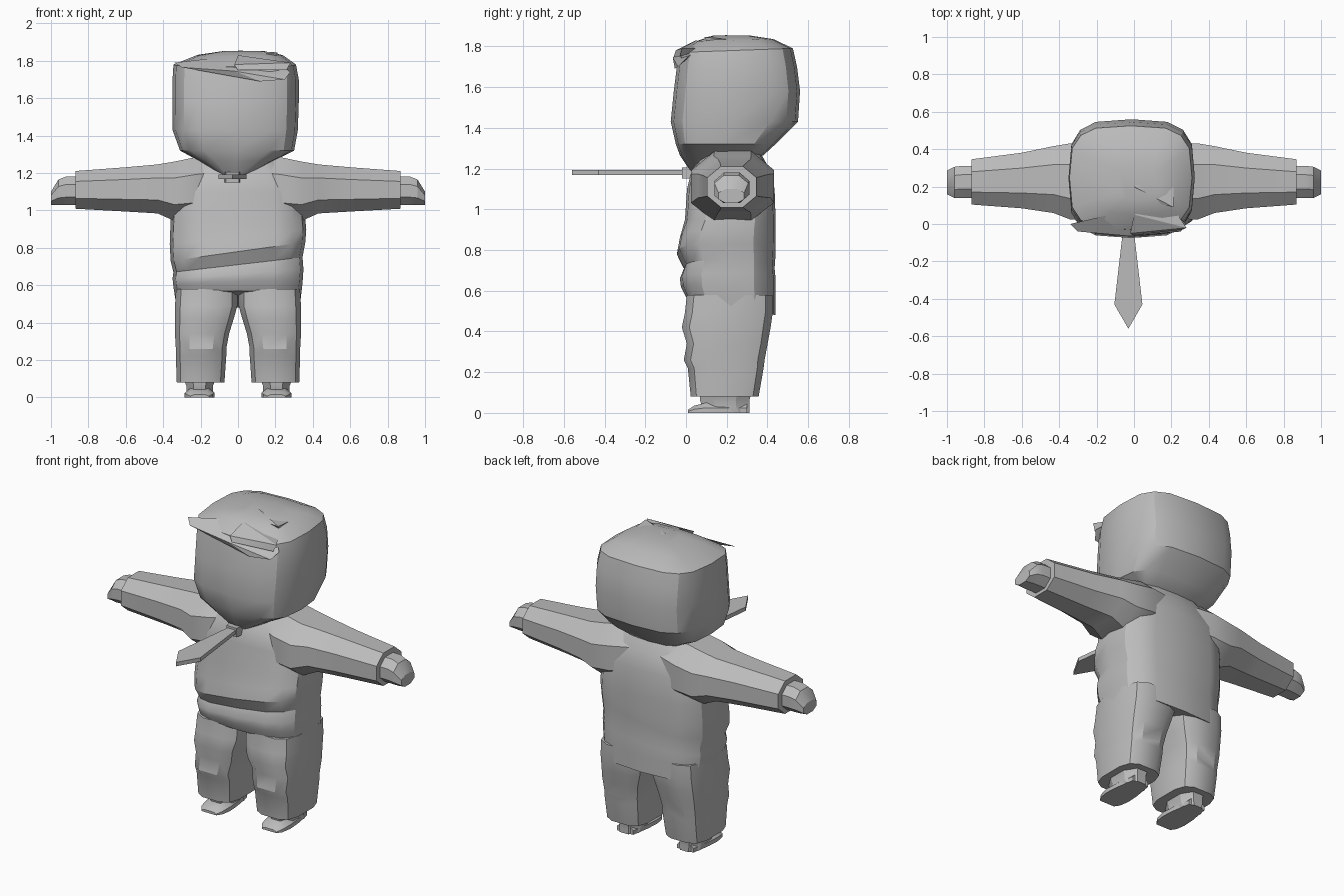
import bpy, bmesh, math

grey = bpy.data.materials.new("plain grey")
grey.diffuse_color = (0.5, 0.5, 0.5, 1)


def finish(name, bm, angle=32, mirror=False):
    bmesh.ops.recalc_face_normals(bm, faces=bm.faces)
    me = bpy.data.meshes.new(name)
    bm.to_mesh(me)
    bm.free()
    me.materials.append(grey)
    ob = bpy.data.objects.new(name, me)
    bpy.context.collection.objects.link(ob)
    if mirror:
        ob.modifiers.new("mirror", 'MIRROR')
    bpy.ops.object.select_all(action='DESELECT')
    bpy.context.view_layer.objects.active = ob
    ob.select_set(True)
    bpy.ops.object.shade_smooth_by_angle(angle=math.radians(angle))
    return ob


def outline(n, p, turn=0.0):
    """Rounded-square unit outline; a higher p is squarer."""
    pts = []
    for i in range(n):
        t = 2 * math.pi * (i + turn) / n
        c, s = math.cos(t), math.sin(t)
        pts.append((math.copysign(abs(c) ** (2 / p), c),
                    math.copysign(abs(s) ** (2 / p), s)))
    return pts


def loft(rings, shape, axis='z', tilts=None, skew=None):
    """Each ring is (position, a0, a1, b0, b1): the limits across the axis."""
    bm = bmesh.new()
    prev = None
    for k, (w, a0, a1, b0, b1) in enumerate(rings):
        ring = []
        for u, v in shape:
            a = (a0 + a1) / 2 + u * (a1 - a0) / 2
            b = (b0 + b1) / 2 + v * (b1 - b0) / 2
            h = w + (tilts[k] * v if tilts else 0) + (skew[k] * u if skew else 0)
            co = {'z': (a, b, h), 'x': (h, a, b), 'y': (a, h, b)}[axis]
            ring.append(bm.verts.new(co))
        if prev:
            n = len(ring)
            for i in range(n):
                j = (i + 1) % n
                bm.faces.new((prev[i], prev[j], ring[j], ring[i]))
        else:
            bm.faces.new(ring)
        prev = ring
    bm.faces.new(prev)
    return bm


def slab(name, pts, z0, z1):
    """Flat plate with an outline in x and y."""
    bm = bmesh.new()
    low = [bm.verts.new((x, y, z0)) for x, y in pts]
    f = bm.faces.new(low)
    up = bmesh.ops.extrude_face_region(bm, geom=[f])
    for v in up['geom']:
        if isinstance(v, bmesh.types.BMVert):
            v.co.z = z1
    return finish(name, bm)


# Head with a narrow chin and a low domed crown of hair
finish("head", loft([
    (1.19, -0.09, 0.05, 0.02, 0.16),
    (1.265, -0.21, 0.19, -0.03, 0.38),
    (1.32, -0.31, 0.30, -0.05, 0.44),
    (1.43, -0.35, 0.32, -0.075, 0.55),
    (1.58, -0.35, 0.325, -0.06, 0.56),
    (1.70, -0.35, 0.325, -0.045, 0.545),
    (1.78, -0.345, 0.31, -0.03, 0.525),
    (1.83, -0.22, 0.24, 0.05, 0.43),
    (1.852, -0.08, 0.14, 0.13, 0.32)], outline(16, 3.4),
    tilts=[0, 0, 0, 0, 0, 0, 0.01, 0.005, 0]), 30)


def lock(name, upper, lower):
    """Wedge of hair joining an upper and a lower strip of points."""
    bm = bmesh.new()
    for co in upper + lower:
        bm.verts.new(co)
    bmesh.ops.convex_hull(bm, input=bm.verts)
    finish(name, bm, 20)


# Swept fringe and raised tufts
lock("fringe", [(-0.34, 0.0, 1.79), (0.0, 0.08, 1.83), (0.2, 0.08, 1.80), (0.28, 0.0, 1.74)],
     [(-0.3, -0.04, 1.765), (-0.02, -0.065, 1.745), (0.12, -0.055, 1.69), (0.25, -0.04, 1.70)])
lock("front_tuft", [(0.0, 0.05, 1.83), (0.2, 0.10, 1.79), (-0.02, -0.05, 1.78)],
     [(0.28, -0.02, 1.79), (0.26, -0.03, 1.75), (0.0, -0.06, 1.75)])
lock("top_tuft", [(0.21, 0.09, 1.845), (0.21, 0.25, 1.83), (0.0, 0.2, 1.855)],
     [(0.2, 0.12, 1.80), (0.1, 0.3, 1.80), (0.0, 0.14, 1.82)])

# Shirt body with soft folds and a hem that dips at the back
finish("shirt", loft([
    (0.525, -0.335, 0.335, 0.0, 0.44),
    (0.60, -0.345, 0.345, -0.025, 0.44),
    (0.66, -0.35, 0.35, -0.03, 0.44),
    (0.71, -0.345, 0.345, -0.01, 0.435),
    (0.78, -0.36, 0.36, -0.045, 0.44),
    (0.86, -0.365, 0.365, -0.03, 0.44),
    (0.95, -0.36, 0.36, -0.005, 0.44),
    (1.10, -0.35, 0.35, 0.005, 0.435),
    (1.20, -0.30, 0.30, 0.03, 0.41),
    (1.285, -0.2, 0.2, 0.10, 0.36)], outline(16, 3.2),
    tilts=[-0.045, -0.02, 0, 0, 0, 0, 0, 0, 0, 0],
    skew=[0, 0.01, 0.025, 0.04, 0.05, 0.04, 0.0, 0, 0, 0]), 32)

# Sleeves, hands
octagon = outline(8, 2.2, 0.5)
octagon = [(u / 0.924, v / 0.924) for u, v in octagon]
finish("sleeves", loft([
    (0.10, 0.08, 0.40, 0.98, 1.29),
    (0.22, 0.03, 0.43, 0.95, 1.285),
    (0.34, 0.025, 0.43, 0.945, 1.26),
    (0.43, 0.06, 0.415, 0.985, 1.245),
    (0.60, 0.085, 0.38, 0.995, 1.23),
    (0.87, 0.105, 0.345, 1.01, 1.21)], octagon, 'x',
    skew=[0] * 6), 32, True)
finish("hands", loft([
    (0.82, 0.14, 0.31, 1.03, 1.18),
    (0.92, 0.14, 0.31, 1.03, 1.18),
    (0.96, 0.14, 0.305, 1.03, 1.165),
    (1.0, 0.16, 0.285, 1.03, 1.10)], octagon, 'x'), 25, True)

# Trouser legs meeting at the crotch
finish("trouser_legs", loft([
    (0.08, 0.07, 0.33, 0.02, 0.36),
    (0.22, 0.06, 0.335, 0.005, 0.385),
    (0.26, 0.06, 0.335, -0.015, 0.39),
    (0.34, 0.045, 0.34, 0.0, 0.405),
    (0.42, 0.02, 0.34, -0.025, 0.42),
    (0.49, 0.0, 0.34, -0.01, 0.43),
    (0.58, 0.0, 0.335, 0.0, 0.43)], outline(12, 3.4, 0.5)), 32, True)

# Shoes and ankles
finish("ankles", loft([
    (0.0, 0.14, 0.27, 0.13, 0.31),
    (0.03, 0.135, 0.275, 0.08, 0.31),
    (0.06, 0.135, 0.275, 0.07, 0.31),
    (0.10, 0.12, 0.29, 0.07, 0.32)], octagon), 30, True)
finish("shoes", loft([
    (0.01, 0.155, 0.255, 0.0, 0.015),
    (0.04, 0.135, 0.275, 0.0, 0.035),
    (0.10, 0.125, 0.285, 0.0, 0.05),
    (0.18, 0.13, 0.28, 0.0, 0.05),
    (0.30, 0.15, 0.26, 0.0, 0.05)],
    [(1, -1), (1, 0), (0.6, 1), (-0.6, 1), (-1, 0), (-1, -1)], 'y'), 30, True)

# Tie sticking straight out, with its knot
slab("tie_blade", [(-0.055, 0.0), (-0.105, -0.43), (-0.03, -0.56), (0.045, -0.43), (-0.005, 0.0)],
     1.168, 1.192)
slab("tie_knot", [(-0.075, 0.05), (-0.065, -0.02), (0.005, -0.02), (0.015, 0.05)], 1.15, 1.205)
